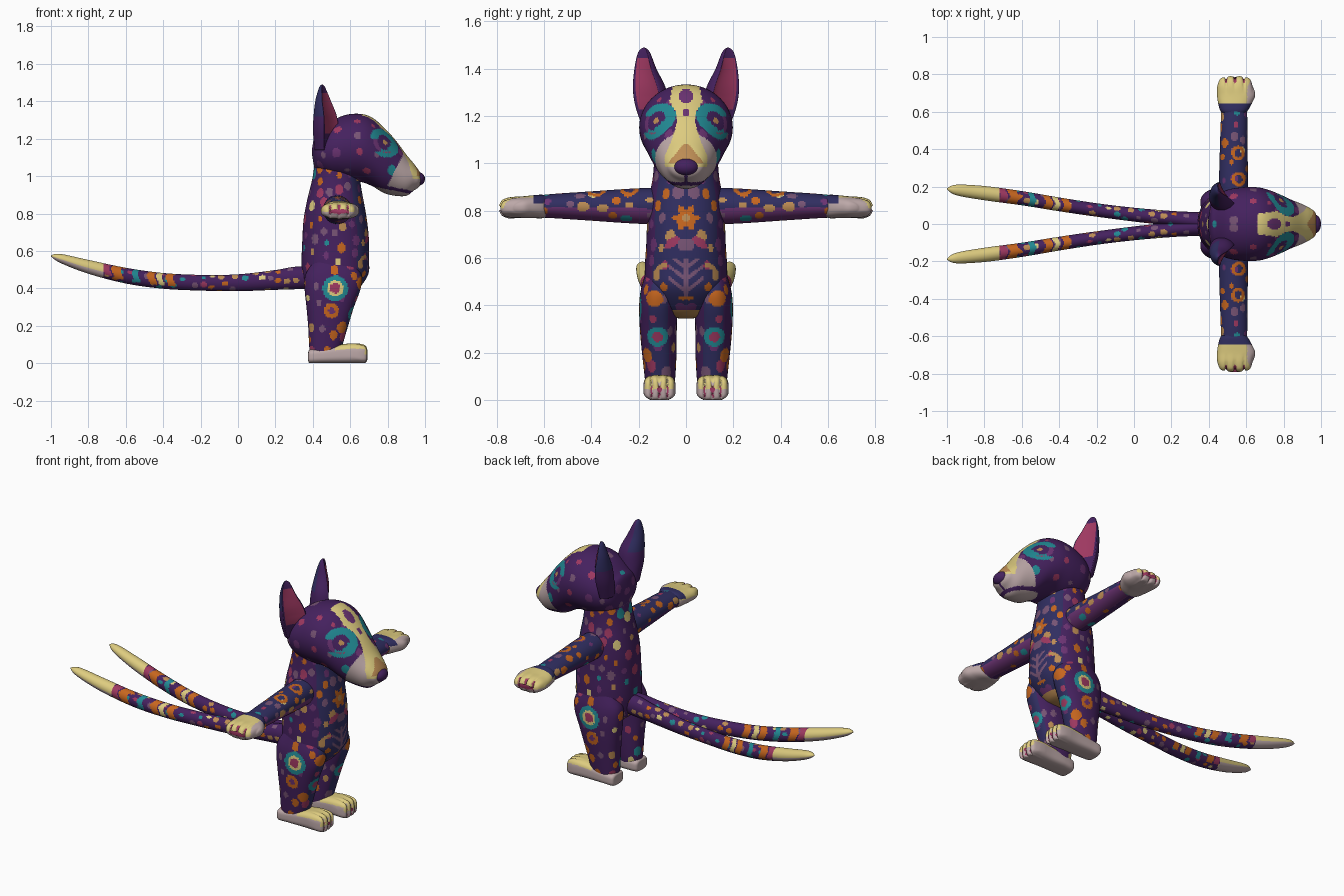
import bpy, bmesh, math, random
from mathutils import Vector, kdtree

if "Cube" in bpy.data.objects:
    bpy.data.objects.remove(bpy.data.objects["Cube"])
RES = 0.0068
SRGB = {"dark purple": (.27, .13, .37), "navy": (.19, .18, .38), "teal": (.13, .54, .58), "orange": (.78, .40, .12),
        "cream": (.87, .80, .50), "shell": (.74, .66, .66), "magenta": (.62, .22, .38), "plum": (.42, .20, .45),
        "tan": (.74, .55, .33), "mauve": (.47, .33, .46)}
MATS = {key: bpy.data.materials.new(key) for key in SRGB}
for key, rgb in SRGB.items():
    MATS[key].diffuse_color = [((c + .055) / 1.055) ** 2.4 for c in rgb] + [1]
BODY = "orange orange orange orange mauve mauve mauve tan tan magenta magenta plum plum cream teal".split()
HEAD = "magenta plum plum plum mauve mauve teal".split()
TAIL = "tan tan cream cream teal teal orange orange magenta mauve".split()

def resample(st):
    """Smooth curve through the stations, evenly divided."""
    out = []
    for i in range(len(st) - 1):
        p0, p1, p2, p3 = st[max(i - 1, 0)], st[i], st[i + 1], st[min(i + 2, len(st) - 1)]
        n = max(1, math.ceil(math.dist(p1, p2) / RES))
        for u in [k / n for k in range(n)]:
            out.append([b + .5 * u * (c - a + u * (2 * a - 5 * b + 4 * c - d + u * (3 * (b - c) + d - a)))
                        for a, b, c, d in zip(p0, p1, p2, p3)])
    return out + [list(st[-1])]

def scatter(faces, count, seed, rmin, rmax, gap, palette, stretch):
    """Random spots on one half, mirrored by using |y|; returns a colour lookup."""
    rng, pts, sc = random.Random(seed), [], Vector(stretch)
    for _ in range(count * 12):
        c = rng.choice(faces)[0] * sc
        if len(pts) < count and all((c - p).length > gap for p, _, _ in pts):
            pts.append((c, rng.uniform(rmin, rmax), rng.choice(palette)))
    tree = kdtree.KDTree(len(pts))
    for i, p in enumerate(pts):
        tree.insert(p[0], i)
    tree.balance()
    def lookup(c):
        _, i, d = tree.find(c * sc)
        return pts[i][2] if d < pts[i][1] else None
    return lookup

def loft(name, axis, stations, detail, base, spots=None, side=1, segs=64, power=2, shape=None):
    """Skin (t, c1, c2, r1, r2) sections along an axis, then colour faces by rule."""
    rings, verts = resample(stations), []
    for t, c1, c2, r1, r2 in rings:
        for j in range(segs):
            a = 2 * math.pi * j / segs
            ca, sa = math.cos(a), math.sin(a)
            u = c1 + max(r1, .002) * math.copysign(abs(ca) ** (2 / power), ca)
            v = c2 + max(r2, .002) * math.copysign(abs(sa) ** (2 / power), sa)
            co = {"x": [t, u, v], "y": [u, t, v], "z": [u, v, t]}[axis]
            if shape:
                shape(co, a, min(r1, r2))
            verts.append((co[0], co[1] * side, co[2]))
    n = len(rings)
    faces = [(i * segs + j, i * segs + (j + 1) % segs, (i + 1) * segs + (j + 1) % segs, (i + 1) * segs + j)
             for i in range(n - 1) for j in range(segs)]
    faces += [tuple(range(segs)), tuple(range((n - 1) * segs, n * segs))]
    me = bpy.data.meshes.new(name)
    me.from_pydata(verts, [], faces)
    bm = bmesh.new()
    bm.from_mesh(me)
    bmesh.ops.recalc_face_normals(bm, faces=bm.faces[:])
    bm.to_mesh(me)
    bm.free()
    info = []
    for p in me.polygons:
        c, nn, s = p.center, p.normal, (-1 if p.center.y < 0 else 1)
        info.append((Vector((c.x, abs(c.y), c.z)), Vector((nn.x, nn.y * s, nn.z)),
                     2 * math.pi * ((p.index % segs) + .5) / segs))
    lookup, slots = (scatter(info, *spots) if spots else lambda c: None), {}
    for p, (c, nn, a) in zip(me.polygons, info):
        col = detail(c, nn, a) or lookup(c) or base(c, nn)
        if col not in slots:
            slots[col] = len(slots)
            me.materials.append(MATS[col])
        p.material_index = slots[col]
    me.shade_smooth()
    bpy.context.collection.objects.link(bpy.data.objects.new(name, me))

# Painted medallions on hips, thighs and knees: centre, then discs from the inside out
MARKS = [((.52, .195, .40), [(.028, "magenta"), (.043, "cream"), (.068, "teal")]),
         ((.50, .19, .28), [(.018, "plum"), (.04, "orange")]), ((.56, .17, .19), [(.032, "orange")]),
         ((.60, .12, .27), [(.024, "magenta"), (.044, "teal")]), ((.64, .13, .43), [(.014, "tan"), (.038, "orange")])]
def marks(c, n=None, a=None):
    return next((col for p, discs in MARKS for r, col in discs if (c - Vector(p)).length < r), None)

# Torso with a flower, petals and a feather on the chest
def torso_detail(c, n, a):
    y, z = c.y, c.z
    if z < .38 and n.z < -.3:
        return "tan"
    if n.x > .3:
        r, th = math.hypot(y, z - .77), math.atan2(z - .77, y)
        if r < .046 + .014 * math.cos(6 * th):
            return "tan" if r < .018 else "orange"
        u, v = (y - .06) * .8 - (z - .665) * .6, (y - .06) * .6 + (z - .665) * .8
        if (u / .036) ** 2 + (v / .018) ** 2 < 1:
            return "magenta"
        if y < .07 and .44 < z < .60:
            return "mauve" if y < .009 or ((z - .8 * y) % .05 < .018 and z - y > .43) else "navy"
        if abs(math.hypot(y - .085, z - .53) - .04) < .01 and y > .08 and z > .52:
            return "tan"
    return marks(c)
loft("torso", "z", [(.345, .50, 0, .04, .03), (.36, .50, 0, .10, .09), (.41, .505, 0, .15, .145),
                    (.48, .52, 0, .178, .172), (.56, .52, 0, .18, .174), (.66, .522, 0, .178, .168),
                    (.76, .52, 0, .17, .164), (.85, .52, 0, .155, .157), (.93, .522, 0, .138, .142),
                    (1.0, .525, 0, .125, .135), (1.07, .525, 0, .115, .13)],
     torso_detail, lambda c, n: "navy" if n.x > .6 else "dark purple",
     (75, 4, .012, .025, .05, BODY, (1, 1, .8)), segs=144, power=2.2)

# Head with blaze, eye rings, muzzle and mouth
EYE = Vector((.785, .126, 1.18))
BLAZE = [(.97, .09), (1.03, .09), (1.1, .06), (1.18, .036), (1.22, .042), (1.26, .07), (1.31, .06), (1.36, .04)]
def blaze_width(z):
    return next((w0 + (w1 - w0) * max(0, (z - z0) / (z1 - z0))
                 for (z0, w0), (z1, w1) in zip(BLAZE, BLAZE[1:]) if z <= z1), .04)
def head_detail(c, n, a):
    x, y, z = c
    mouth = .918 + (.9 - x) * .2
    if .68 < x < .95 and abs(z - mouth) < .009 and n.z < .2 or x > .92 and y < .007 and z < .96:
        return "dark purple"
    if x > .66 and (n.z > .1 or n.x > .4) and y < blaze_width(z) and z > .985:
        if math.hypot(y, z - 1.285) < .03 or math.hypot(y * 1.3, z - 1.215) < .017:
            return "plum"
        return "tan" if 1.0 < z < 1.08 and y < (1.085 - z) * .8 + .008 else "cream"
    if x > .80 + (z - .95) * .5 or (x > .72 and z < mouth):
        return "shell"
    d = c - EYE
    r = math.hypot(d.x, d.y, d.z * 1.15)
    if r < .05:
        return "tan" if r < .016 else "teal" if r > .036 and d.x > .015 and d.z < 0 else "dark purple"
    if r < .096 and x < .86:
        if d.x < -.02 and -.05 < d.z < .02:
            return "plum" if r < .075 else "dark purple"
        return "magenta" if d.z < -.05 and r < .068 else "teal"
loft("head", "x", [(.395, 0, 1.13, .005, .01), (.41, 0, 1.13, .10, .085), (.44, 0, 1.13, .15, .115),
                   (.50, 0, 1.14, .183, .155), (.58, 0, 1.15, .196, .178), (.66, 0, 1.15, .196, .182),
                   (.72, 0, 1.128, .182, .183), (.78, 0, 1.085, .158, .175), (.84, 0, 1.045, .13, .15),
                   (.90, 0, 1.005, .106, .11), (.94, 0, .995, .085, .072), (.97, 0, .985, .06, .04),
                   (.985, 0, .985, .005, .005)],
     head_detail, lambda c, n: "dark purple", (30, 9, .012, .024, .06, HEAD, (1, 1, .8)), segs=144)

# Nose
bpy.ops.mesh.primitive_uv_sphere_add(segments=32, ring_count=16, radius=1, location=(.963, 0, .985))
nose = bpy.context.object
nose.name, nose.scale = "nose", (.037, .052, .036)
nose.data.materials.append(MATS["dark purple"])
nose.data.shade_smooth()

# Shapes and paint rules of the mirrored parts
def ear_cup(co, a, r):
    d = max(0, math.cos(a - .6) - .4) * r * 1.25
    co[0] -= .82 * d
    co[1] -= .57 * d
def ear_detail(c, n, a):
    return "magenta" if math.cos(a - .5) > .58 and 1.23 < c.z < 1.445 else None
def ear_base(c, n):
    return "navy" if c.z > 1.32 and n.x < -.2 else "dark purple"
def groove(v, lo, width):
    return abs(math.sin(4 * math.pi * (v - lo) / width))
def digits(co, along, across, lo, width, start):
    g = (1 - groove(co[across], lo, width)) ** 2 * min(1, max(0, (co[along] - start) / .1))
    co[along] -= .02 * g
    co[2] = max(0, co[2] - .008 * g)
def foot_detail(c, n, a):
    if c.x > .64 and .012 < c.z < .06 and n.x > .3 and .06 < c.y < .165 and groove(c.y, .045, .135) < .33:
        return "magenta"
    return "cream" if c.x > .52 and (n.z > .25 or (n.x > .4 and c.z > .045)) else "shell"
def hand_detail(c, n, a):
    if c.y < .645 and n.z > .2:
        return "navy"
    if c.y > .755 and n.z > -.2 and groove(c.x, .445, .19) < .33:
        return "magenta"
    return "cream" if (n.z > .1 or c.y > .72 and c.z > .81) and c.x < .605 + .5 * max(0, c.y - .73) else "shell"
BANDS = [(-.72, -.68, "magenta"), (-.67, -.62, "orange"), (-.56, -.53, "teal"), (-.48, -.44, "orange"),
         (-.43, -.40, "cream"), (-.38, -.34, "orange")]
def tail_detail(c, n, a):
    if c.x < -.72:
        return "cream" if n.z > -.15 else "shell"
    x = c.x + .008 * math.sin(3 * a)
    return next((col for lo, hi, col in BANDS if lo < x < hi and n.z > -.5), None)
def arm_detail(c, n, a):
    return "orange" if any(.022 < (c - Vector((.56, y, .885))).length < .04 for y in (.24, .38)) else None
def arm_base(c, n):
    return "navy" if n.z > -.15 else "plum" if n.x > 0 else "dark purple"

# Mirrored parts: ears, arms, hands, legs, feet and the two tails
for s, word in ((1, "left"), (-1, "right")):
    loft(word + "_ear", "z", [(1.14, .47, .12, .06, .06), (1.24, .475, .143, .074, .072), (1.32, .472, .156, .068, .07),
                              (1.40, .459, .172, .046, .047), (1.455, .453, .177, .026, .031),
                              (1.48, .451, .178, .014, .018), (1.49, .45, .178, .002, .002)],
         ear_detail, ear_base, side=s, segs=60, shape=ear_cup)
    loft(word + "_arm", "y", [(.08, .53, .82, .075, .075), (.2, .532, .82, .078, .075), (.4, .533, .82, .074, .062),
                              (.55, .535, .82, .071, .052), (.63, .535, .818, .068, .046)],
         arm_detail, arm_base, (42, 6, .011, .022, .045, BODY, (1, .8, 1)), side=s, segs=64)
    loft(word + "_hand", "y", [(.59, .535, .818, .06, .045), (.61, .535, .818, .076, .05), (.65, .541, .817, .092, .048),
                               (.69, .546, .815, .102, .046), (.74, .54, .815, .096, .043),
                               (.775, .54, .812, .08, .035), (.79, .54, .812, .05, .012)],
         hand_detail, arm_base, side=s, segs=96, power=2.4, shape=lambda co, a, r: digits(co, 1, 0, .445, .19, .69))
    loft(word + "_leg", "z", [(.04, .465, .11, .08, .058), (.10, .47, .11, .09, .065), (.20, .482, .113, .107, .073),
                              (.30, .493, .117, .127, .078), (.40, .506, .117, .15, .081),
                              (.47, .51, .112, .15, .078), (.54, .51, .11, .11, .06)],
         marks, lambda c, n: "navy" if n.x > .75 else "dark purple",
         (34, 12, .012, .024, .048, BODY, (1, 1, .8)), side=s, segs=92, power=2.3)
    loft(word + "_foot", "x", [(.375, .115, .035, .03, .02), (.385, .115, .036, .055, .036), (.45, .112, .041, .062, .041),
                               (.55, .112, .05, .064, .05), (.62, .112, .053, .068, .053), (.67, .112, .05, .066, .05),
                               (.688, .112, .046, .054, .038), (.694, .112, .046, .01, .01)],
         foot_detail, arm_base, side=s, segs=92, power=3.2, shape=lambda co, a, r: digits(co, 0, 1, .045, .135, .59))
    loft(word + "_tail", "x", [(.40, .012, .46, .05, .06), (.3, .02, .455, .045, .06), (.2, .03, .445, .04, .053),
                               (0, .05, .43, .037, .045), (-.2, .075, .43, .036, .042), (-.4, .105, .44, .037, .042),
                               (-.6, .138, .468, .038, .042), (-.8, .165, .515, .038, .037),
                               (-.95, .182, .56, .028, .024), (-1, .188, .573, .003, .003)],
         tail_detail, lambda c, n: "dark purple", (110, 15, .010, .016, .033, TAIL, (.8, 1, 1)), side=s, segs=40)

for m in bpy.data.materials:
    if m.users and not m.is_grease_pencil:
        m.use_nodes = True
        m.node_tree.nodes["Principled BSDF"].inputs["Base Color"].default_value = m.diffuse_color
